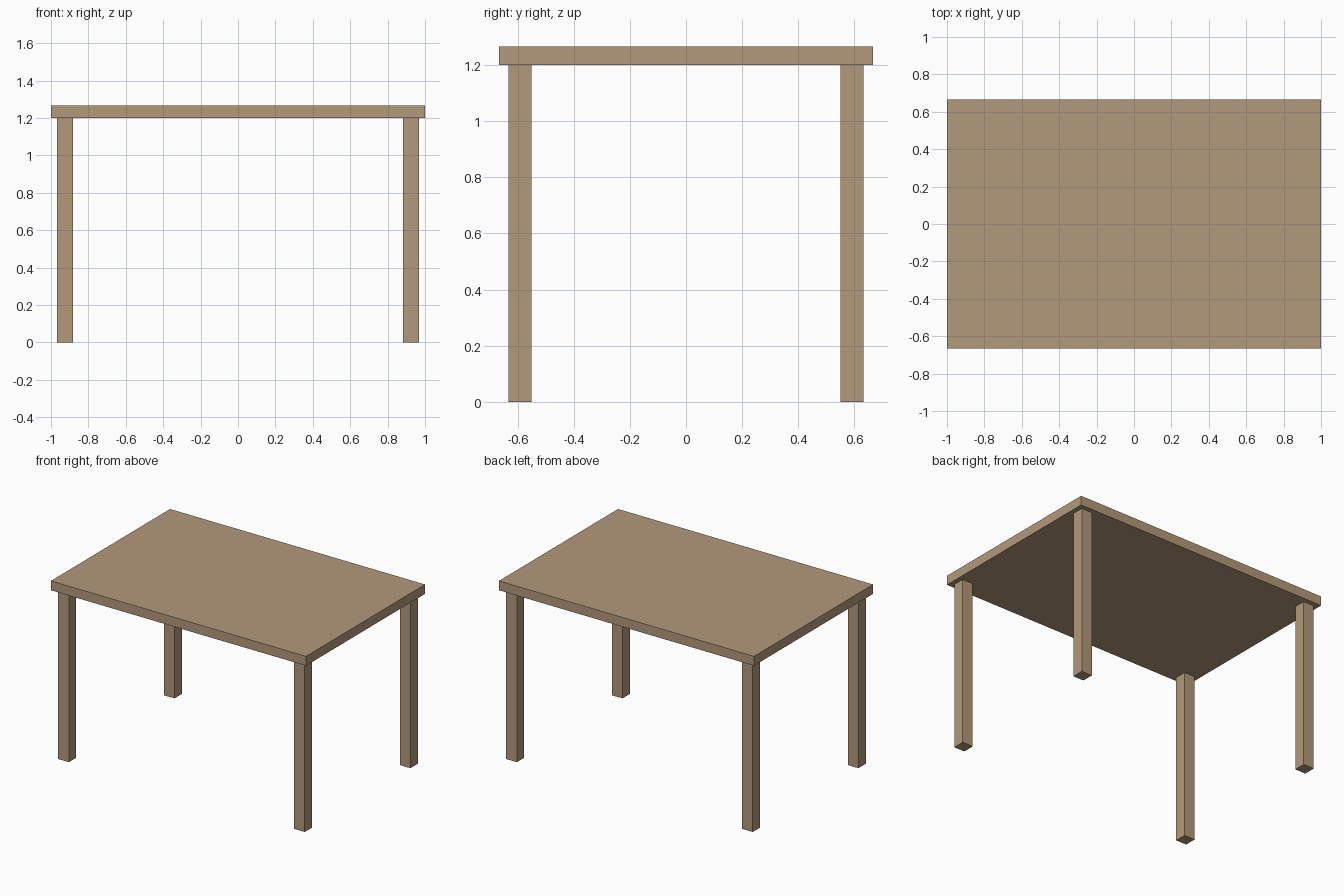
import bpy

cube = bpy.data.objects.get("Cube")
if cube:
    bpy.data.objects.remove(cube, do_unlink=True)

# Single light wood colour
WOOD = (0.45, 0.32, 0.195, 1.0)
wood = bpy.data.materials.new("light_wood")
wood.use_nodes = True
wood.diffuse_color = WOOD
bsdf = next(n for n in wood.node_tree.nodes if n.type == 'BSDF_PRINCIPLED')
bsdf.inputs["Base Color"].default_value = WOOD

LENGTH, DEPTH = 2.0, 1.3333
LEG_HEIGHT, TOP_THICKNESS = 1.2, 0.0667
LEG_WIDTH, LEG_INSET = 0.0833, 0.0333


def box(name, centre, size):
    bpy.ops.mesh.primitive_cube_add(size=1, location=centre)
    obj = bpy.context.object
    obj.name = obj.data.name = name
    obj.scale = size
    bpy.ops.object.transform_apply(location=False, rotation=False, scale=True)
    obj.data.materials.append(wood)
    return obj


# Table top
box("table_top", (0, 0, LEG_HEIGHT + TOP_THICKNESS / 2), (LENGTH, DEPTH, TOP_THICKNESS))

# Four square legs, inset from the corners
leg_x = LENGTH / 2 - LEG_INSET - LEG_WIDTH / 2
leg_y = DEPTH / 2 - LEG_INSET - LEG_WIDTH / 2
for end, sy in (("front", -1), ("back", 1)):
    for side, sx in (("left", 1), ("right", -1)):
        box(f"{end}_{side}_leg", (sx * leg_x, sy * leg_y, LEG_HEIGHT / 2),
            (LEG_WIDTH, LEG_WIDTH, LEG_HEIGHT))
